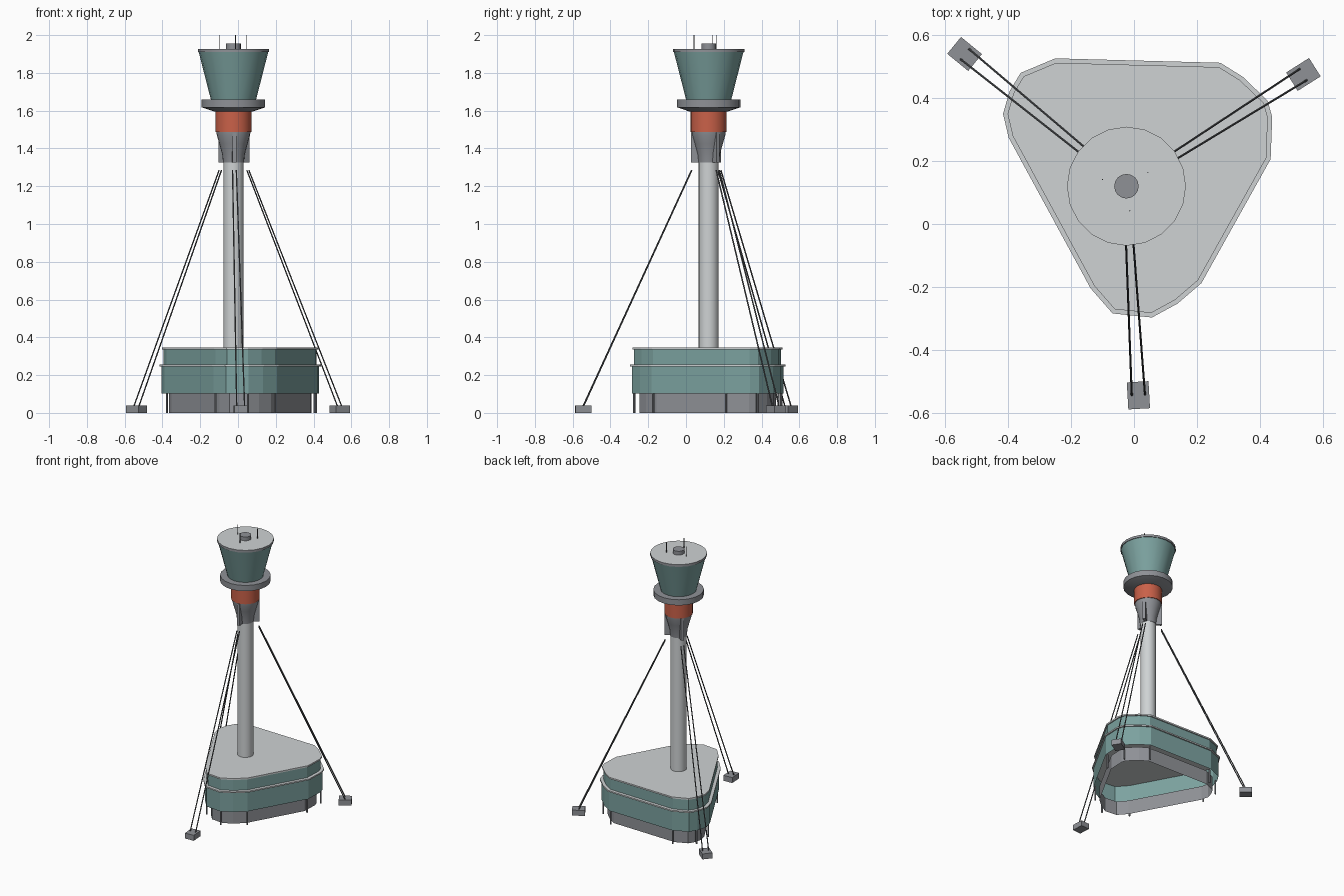
import bpy, bmesh, math
from mathutils import Vector, Matrix

if "Cube" in bpy.data.objects:
    bpy.data.objects.remove(bpy.data.objects["Cube"])


def material(name, srgb):
    m = bpy.data.materials.new(name)
    lin = [((c + 0.055) / 1.055) ** 2.4 for c in srgb] + [1]
    m.use_nodes = True
    m.diffuse_color = lin
    m.node_tree.nodes["Principled BSDF"].inputs["Base Color"].default_value = lin
    return m


TEAL = material("teal cladding", (0.485, 0.635, 0.625))
LIGHT = material("light concrete", (0.81, 0.825, 0.83))
GREY = material("mid grey", (0.56, 0.57, 0.59))
ORANGE = material("orange band", (0.79, 0.38, 0.285))
DARK = material("dark cable", (0.35, 0.36, 0.37))
AXIS = Vector((-0.024, 0.12, 0))


def finish(name, bm, mats, smooth=False):
    """Turn a bmesh into an object; a second material goes on upward faces."""
    bmesh.ops.recalc_face_normals(bm, faces=bm.faces)
    if len(mats) > 1:
        for f in bm.faces:
            f.material_index = int(f.normal.z > 0.5)
    me = bpy.data.meshes.new(name)
    bm.to_mesh(me)
    bm.free()
    for m in mats:
        me.materials.append(m)
    ob = bpy.data.objects.new(name, me)
    bpy.context.collection.objects.link(ob)
    if smooth:
        bpy.ops.object.select_all(action='DESELECT')
        ob.select_set(True)
        bpy.context.view_layer.objects.active = ob
        bpy.ops.object.shade_smooth_by_angle(angle=math.radians(30))
    return ob


def skin(name, rings, mats, caps=True, smooth=False):
    """Join matching rings of points into a tube with optional end caps."""
    bm = bmesh.new()
    loops = [[bm.verts.new(p) for p in ring] for ring in rings]
    for a, b in zip(loops, loops[1:]):
        for i in range(len(a)):
            j = (i + 1) % len(a)
            bm.faces.new((a[i], a[j], b[j], b[i]))
    if caps:
        bm.faces.new(loops[0])
        bm.faces.new(loops[-1])
    return finish(name, bm, mats, smooth)


def lathe(name, profile, mats, sides=20):
    turn = [math.tau * i / sides for i in range(sides)]
    rings = [[(AXIS.x + r * math.cos(a), AXIS.y + r * math.sin(a), z) for a in turn]
             for r, z in profile]
    return skin(name, rings, mats, smooth=True)


def box(name, centre, size, angle, mats):
    bm = bmesh.new()
    mat = Matrix.Translation(centre) @ Matrix.Rotation(angle, 4, 'Z') @ Matrix.Diagonal((*size, 1))
    bmesh.ops.create_cube(bm, size=1, matrix=mat)
    return finish(name, bm, mats)


def rod(name, a, b, radius, mats):
    bm = bmesh.new()
    d = b - a
    mat = Matrix.Translation((a + b) / 2) @ d.to_track_quat('Z', 'Y').to_matrix().to_4x4()
    bmesh.ops.create_cone(bm, cap_ends=True, segments=6, radius1=radius,
                          radius2=radius, depth=d.length, matrix=mat)
    return finish(name, bm, mats, smooth=True)


# Base building: rounded triangle plan, five points per corner, clockwise
PLAN = [Vector(p) for p in (
    (-0.398, 0.274), (-0.416, 0.35), (-0.395, 0.422), (-0.36, 0.48), (-0.25, 0.526),
    (0.274, 0.512), (0.345, 0.468), (0.424, 0.392), (0.439, 0.34), (0.434, 0.206),
    (0.214, -0.188), (0.138, -0.253), (0.057, -0.297), (-0.068, -0.284), (-0.138, -0.204))]


def inset(d):
    """Plan outline moved inward by d with mitred corners."""
    out = []
    for i, p in enumerate(PLAN):
        e1 = (p - PLAN[i - 1]).normalized()
        e2 = (PLAN[(i + 1) % len(PLAN)] - p).normalized()
        n1, n2 = Vector((e1.y, -e1.x)), Vector((e2.y, -e2.x))
        out.append(p + (n1 + n2) * d / (1 + n1.dot(n2)))
    return out


def storey(name, d, z0, z1, mats, caps):
    rings = [[(p.x, p.y, z) for p in inset(d)] for z in (z0, z1)]
    return skin(name, rings, mats, caps)


storey("ground_floor_wall", 0.049, 0, 0.105, [GREY], False)
storey("lower_storey_wall", 0.01, 0.103, 0.246, [TEAL], False)
storey("storey_ledge", 0, 0.245, 0.255, [LIGHT], True)
storey("upper_storey_wall", 0.022, 0.255, 0.336, [TEAL], False)
storey("building_roof", 0.014, 0.335, 0.346, [LIGHT], True)

# Posts under the overhang
for i, p in enumerate(inset(0.022)):
    if i % 5 in (0, 2, 4):
        rod("overhang_post", Vector((p.x, p.y, 0)), Vector((p.x, p.y, 0.105)), 0.006, [GREY])

# Tower shaft and head
lathe("shaft", [(0.053, 0.34), (0.053, 1.35)], [LIGHT])
lathe("flared_neck", [(0.055, 1.325), (0.06, 1.37), (0.075, 1.425), (0.088, 1.47), (0.09, 1.49)], [GREY])
lathe("orange_collar", [(0.095, 1.488), (0.095, 1.597)], [ORANGE])
lathe("balcony_ring", [(0.1, 1.595), (0.168, 1.618), (0.168, 1.66)], [GREY])
lathe("cab_glazing", [(0.12, 1.66), (0.184, 1.91)], [TEAL])
lathe("cab_roof", [(0.189, 1.91), (0.189, 1.927)], [GREY, LIGHT])
lathe("roof_hatch", [(0.039, 1.926), (0.039, 1.955)], [GREY], sides=16)

# Roof antennas
for x, y in ((-0.1, 0.142), (0.044, 0.163), (-0.013, 0.042)):
    rod("antenna", Vector((x, y, 1.925)), Vector((x, y, 2.0)), 0.002, [DARK])

# Guy cables: a fin on the neck, an anchor block and a pair of cables each
for x, y in ((-0.538, 0.54), (0.538, 0.475), (0.014, -0.544)):
    foot = Vector((x, y, 0))
    out = (foot - AXIS).normalized()
    side = Vector((-out.y, out.x, 0))
    angle = math.atan2(out.y, out.x)
    box("neck_fin", AXIS + out * 0.068 + Vector((0, 0, 1.405)), (0.05, 0.02, 0.16), angle, [GREY])
    box("anchor_block", foot + Vector((0, 0, 0.02)), (0.086, 0.069, 0.04), angle, [GREY])
    for s in (-1, 1):
        rod("guy_cable", AXIS + out * 0.09 + side * s * 0.01 + Vector((0, 0, 1.285)),
            foot + side * s * 0.021 + Vector((0, 0, 0.035)), 0.0038, [DARK])
